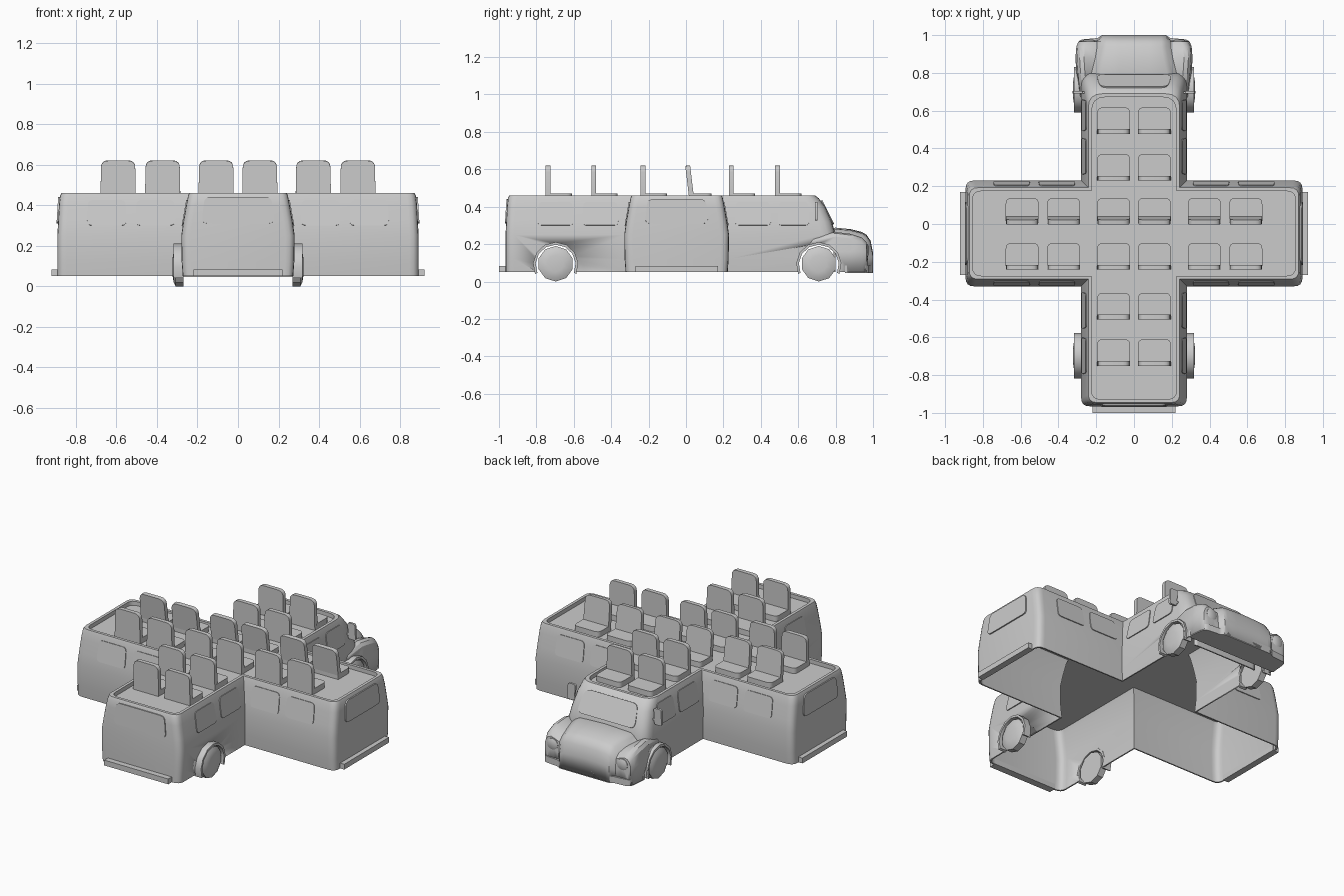
import bpy, bmesh
from math import sin, cos, pi, radians
from mathutils import Vector

if "Cube" in bpy.data.objects:
    bpy.data.objects.remove(bpy.data.objects["Cube"])


def finish(name, bm, smooth=30):
    bmesh.ops.remove_doubles(bm, verts=bm.verts, dist=1e-5)
    bmesh.ops.dissolve_degenerate(bm, edges=bm.edges, dist=1e-5)
    bmesh.ops.recalc_face_normals(bm, faces=bm.faces)
    me = bpy.data.meshes.new(name)
    bm.to_mesh(me)
    bm.free()
    ob = bpy.data.objects.new(name, me)
    bpy.context.collection.objects.link(ob)
    activate(ob)
    bpy.ops.object.shade_smooth_by_angle(angle=radians(smooth))
    return ob


def activate(ob):
    bpy.ops.object.select_all(action='DESELECT')
    ob.select_set(True)
    bpy.context.view_layer.objects.active = ob


def loft(name, rings, closed=True, caps=True):
    bm = bmesh.new()
    vs = [[bm.verts.new(p) for p in r] for r in rings]
    n = len(rings[0])
    for a, b in zip(vs, vs[1:]):
        for i in range(n if closed else n - 1):
            j = (i + 1) % n
            bm.faces.new((a[i], a[j], b[j], b[i]))
    if caps:
        bm.faces.new(vs[0])
        bm.faces.new(vs[-1])
    return finish(name, bm)


def rounded(corners, seg=4):
    """Round each (x, y, radius) corner of a polygon."""
    out, n = [], len(corners)
    for i, (x, y, r) in enumerate(corners):
        p = Vector((x, y))
        if r == 0:
            out.append(p)
            continue
        a = p + (Vector(corners[i - 1][:2]) - p).normalized() * r
        b = p + (Vector(corners[(i + 1) % n][:2]) - p).normalized() * r
        for k in range(seg + 1):
            t = k / seg
            out.append(a * (1 - t) ** 2 + p * 2 * t * (1 - t) + b * t * t)
    return out


def panel(name, low, high, u, w_low, w_high, thick=.01, r=.025, r_low=None):
    """Rounded plate standing between two mid-edge points."""
    low, high, u = Vector(low), Vector(high), Vector(u)
    v = (high - low)
    h = v.length
    v.normalize()
    nrm = u.cross(v)
    rl = r if r_low is None else r_low
    pts = rounded([(-w_low / 2, 0, rl), (w_low / 2, 0, rl),
                   (w_high / 2, h, r), (-w_high / 2, h, r)])
    return loft(name, [[low + u * p.x + v * p.y + nrm * d for p in pts]
                       for d in (-thick / 2, thick / 2)])


def box(name, x0, x1, y0, y1, z0, z1):
    return loft(name, [[(x0, y0, z), (x1, y0, z), (x1, y1, z), (x0, y1, z)]
                       for z in (z0, z1)])


def disc_x(name, y, z, rings, n, turn=0):
    return loft(name, [[(x, y + r * cos(2 * pi * i / n + turn), z + r * sin(2 * pi * i / n + turn))
                        for i in range(n)] for x, r in rings])


# cross-shaped hull: outer wall, rim, sunken deck and hollow underside
def outline(z, s, e, fy):
    w, ex, yb, yt, re = .28 - s, .892 - e, -.33 + s, .23 - s, -.965 + e
    half = [(w, re, .045), (w, yb, 0), (ex, yb, .045), (ex, yt, .045), (w, yt, 0), (w, fy, .075)]
    pts = rounded(half + [(-x, y, r) for x, y, r in reversed(half)])
    return [(p.x, p.y, z) for p in pts]


levels = [(.46, .038, .02, .69), (.445, .033, .013, .71), (.40, .024, .008, .745),
          (.32, .010, .004, .78), (.25, 0, 0, .80), (.12, .002, 0, .80), (.05, .007, 0, .80)]
t = .008
rings = [outline(.435, .056, .038, .672), outline(.46, .056, .038, .672)]
rings += [outline(*l) for l in levels]
rings += [outline(z, s + t, e + t, f - t) for z, s, e, f in reversed(levels[2:])]
rings += [outline(.425, .04, .02, .715)]
hull = loft("hull", rings)

# hood and front fenders in one skin
nose_rings = []
for y, xo, fz, hx, hz in [(.62, .265, .20, .2, .28), (.68, .292, .245, .2, .28),
                          (.80, .305, .265, .2, .285), (.88, .31, .255, .18, .277),
                          (.94, .305, .235, .17, .262), (.965, .295, .21, .17, .247),
                          (.987, .283, .17, .17, .215), (1.0, .275, .14, .17, .15)]:
    yf = min(y, .965 + (y - .965) * .2)
    yh = max(y, .77)
    half = [(xo, yf, .05), (xo, yf, min(.16, fz - .05)), (xo - .008, yf, fz - .025),
            (xo - .022, yf, fz - .007), (xo - .045, yf, fz), (hx + .025, max(yf, .77), fz - .02),
            (hx, yh, hz - .018), (hx - .025, yh, hz - .004), (.08, yh, hz)]
    nose_rings.append(half + [(0, yh, hz + .003)] + [(-x, b, c) for x, b, c in reversed(half)])
nose_rings.append([(x, y, .05) for x, y, z in nose_rings[-1]])
nose = loft("nose", nose_rings, closed=False, caps=False)
m = nose.modifiers.new("skin", 'SOLIDIFY')
m.thickness = .005
activate(nose)
bpy.ops.object.modifier_apply(modifier=m.name)

# wheels, arches and wheel openings
for y in (-.697, .71):
    for s in (-1, 1):
        cutter = disc_x("wheel_cutter", y, .095, [(s * .22, .108), (s * .4, .108)], 16)
        cutter.hide_render = True
        for ob in [hull] + ([nose] if y > 0 else []):
            m = ob.modifiers.new("opening", 'BOOLEAN')
            m.operation, m.solver, m.object = 'DIFFERENCE', 'EXACT', cutter
            activate(ob)
            bpy.ops.object.modifier_apply(modifier=m.name)
        bpy.data.objects.remove(cutter)
        disc_x("wheel", y, .095, [(s * .268, .095), (s * .308, .095), (s * .318, .075),
                                  (s * .323, .045)], 10, pi / 2)
        arc = []
        for k in range(9):
            a = radians(-24 + 228 * k / 8)
            arc.append([(s * x, y + r * cos(a), .09 + r * sin(a))
                        for x, r in ((.268, .107), (.318, .107), (.318, .121), (.268, .121))])
        loft("wheel_arch", arc)

# seats: cushion rounded at the front edge, upright or leaning back
xs_mid, xs_all = (-.108, .108), (-.592, -.372, -.108, .108, .372, .592)
for y, xs, lean in [(-.752, xs_mid, 0), (-.507, xs_mid, 0), (-.243, xs_all, 0),
                    (-.005, xs_all, .022), (.228, xs_mid, 0), (.475, xs_mid, 0)]:
    for x in xs:
        panel("seat_back", (x, y + .014 + lean, .436), (x, y + .014, .62), (1, 0, 0),
              .174, .168, .026, .035, .002)
        panel("seat_cushion", (x, y + .02, .453), (x, y + .142, .453), (1, 0, 0),
              .174, .174, .034, .03, .002)

# side windows, two per side of each arm
zl, zh, il, ih = .30, .425, .007, .029
for s in (-1, 1):
    for c in (.408, .648):
        for y, d in ((-.33, 1), (.23, -1)):
            panel("arm_window", (s * c, y + d * il, zl), (s * c, y + d * ih, zh),
                  (1, 0, 0), .195, .185)
    for c, w in ((-.458, .195), (-.698, .195), (.358, .195), (.575, .17)):
        panel("cab_window", (s * (.28 - il), c, zl), (s * (.28 - ih), c, zh),
              (0, 1, 0), w, w - .015)
    # arm end window and bumper
    panel("arm_end_window", (s * .889, -.05, .31), (s * .881, -.05, .44), (0, 1, 0),
          .34, .31, .014, .03)
    box("arm_bumper", s * .88, s * .92, -.27, .17, .05, .083)
    # mirror and headlight
    panel("mirror", (s * .30, .697, .325), (s * .295, .697, .425), (1, 0, 0), .05, .05, .014, .012)
    box("mirror_arm", s * .25, s * .30, .692, .702, .345, .357)
    loft("headlight", [[(s * .24 + r * cos(k * pi / 8), y, .165 + r * sin(k * pi / 8))
                        for k in range(16)]
                       for y, r in ((.94, .036), (.970, .036), (.977, .022))])

# rear window, windscreen and bumpers
panel("rear_window", (0, -.962, .31), (0, -.954, .44), (1, 0, 0), .36, .33, .012, .03)
panel("windscreen", (0, .786, .305), (0, .722, .432), (1, 0, 0), .40, .36, .014, .04)
box("rear_bumper", -.22, .22, -1.0, -.955, .05, .083)
lip = rounded([(-.31, .85, 0), (-.19, .85, 0), (.19, .85, 0), (.31, .85, 0), (.298, .975, .03),
               (.19, .985, .01), (.17, 1.0, .01), (-.17, 1.0, .01), (-.19, .985, .01),
               (-.298, .975, .03)])
loft("front_bumper", [[(p.x, p.y, z) for p in lip] for z in (.045, .085)])
